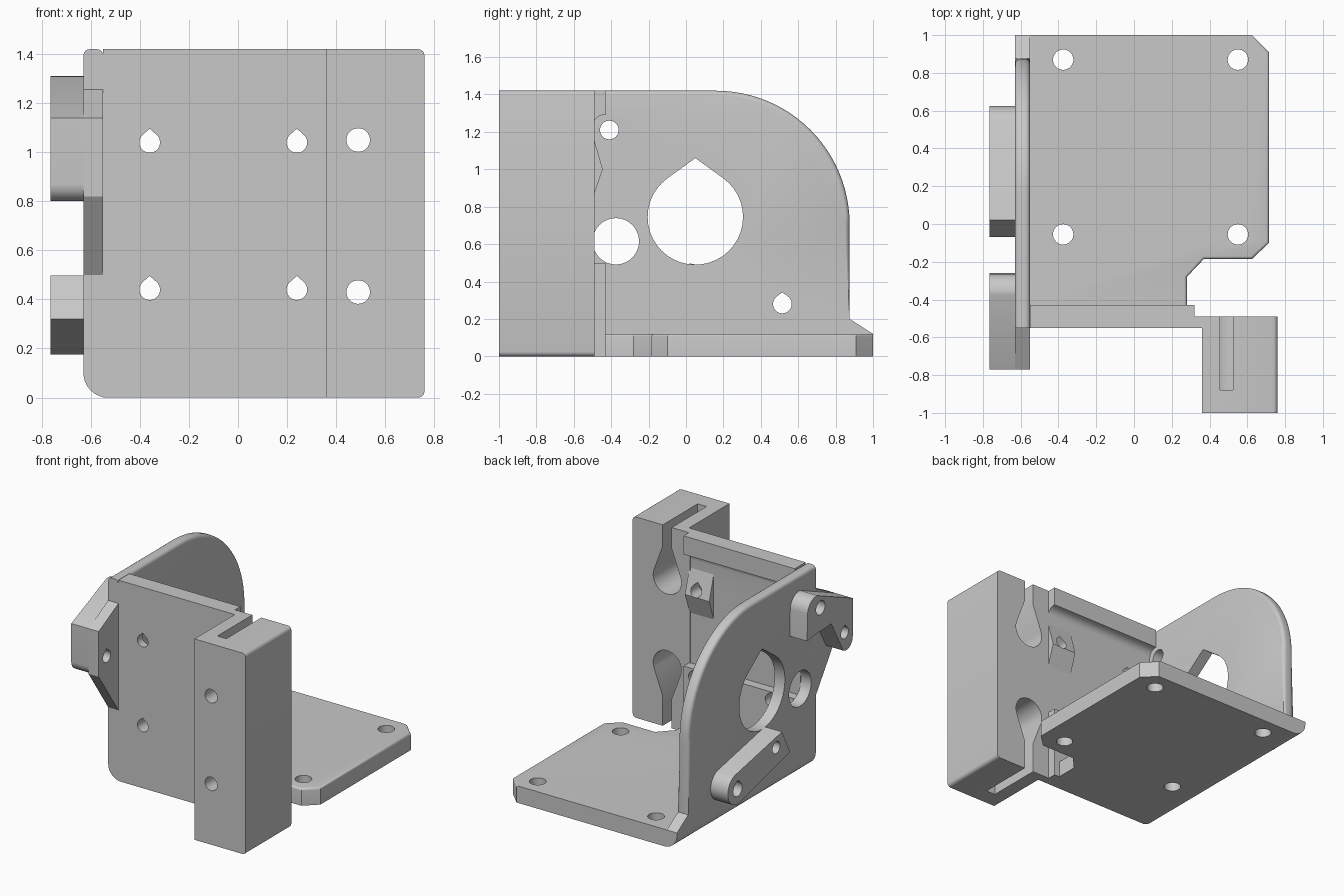
import bpy, bmesh
from math import sin, cos, radians, degrees, acos

cube = bpy.data.objects.get("Cube")
if cube:
    bpy.data.objects.remove(cube, do_unlink=True)

grey = bpy.data.materials.new("light_grey")
grey.use_nodes = True
GREY = (0.58, 0.58, 0.58, 1)
grey.diffuse_color = GREY
grey.node_tree.nodes["Principled BSDF"].inputs["Base Color"].default_value = GREY


def arc(cu, cv, r, a0, a1, n=24):
    return [(cu + r * cos(radians(a0 + (a1 - a0) * i / n)),
             cv + r * sin(radians(a0 + (a1 - a0) * i / n))) for i in range(n + 1)]


def circle(cu, cv, r):
    return arc(cu, cv, r, 0, 360, 32)[:-1]


def teardrop(cu, cv, r, tip):
    half = degrees(acos(r / tip))
    return arc(cu, cv, r, 90 + half, 450 - half, 32) + [(cu, cv + tip)]


def prism(name, pts, axis, a, b, round_if=None, r=0.025):
    """Extrude a 2D profile along an axis from a to b, rounding the chosen edges."""
    place = {"x": lambda u, v, w: (w, u, v),
             "y": lambda u, v, w: (u, w, v),
             "z": lambda u, v, w: (u, v, w)}[axis]
    bm = bmesh.new()
    low, high = [[bm.verts.new(place(u, v, w)) for u, v in pts] for w in (a, b)]
    bm.faces.new(low)
    bm.faces.new(high)
    for i in range(len(pts)):
        j = (i + 1) % len(pts)
        bm.faces.new((low[i], low[j], high[j], high[i]))
    bmesh.ops.recalc_face_normals(bm, faces=bm.faces)
    if round_if:
        edges = [e for e in bm.edges if round_if(e.verts[0].co, e.verts[1].co)]
        bmesh.ops.bevel(bm, geom=edges, offset=r, segments=4, profile=0.5, affect="EDGES")
    mesh = bpy.data.meshes.new(name)
    bm.to_mesh(mesh)
    bm.free()
    mesh.materials.append(grey)
    ob = bpy.data.objects.new(name, mesh)
    bpy.context.collection.objects.link(ob)
    return ob


def rect(u0, u1, v0, v1):
    return [(u0, v0), (u1, v0), (u1, v1), (u0, v1)]


def cut(ob, *cutters):
    bpy.context.view_layer.objects.active = ob
    for c in cutters:
        c.hide_render = True
        m = ob.modifiers.new("cut", "BOOLEAN")
        m.operation, m.solver, m.object = "DIFFERENCE", "EXACT", c
        bpy.ops.object.modifier_apply(modifier=m.name)


def hole(pts, axis, a, b):
    ob = prism("cutter", pts, axis, a, b)
    cutters.append(ob)
    return ob


cutters, parts = [], []
OUT, IN, LUG = -0.63, -0.55, -0.765     # side wall faces and lug face

# Rounded lower edge shared by wall and base
edge_cut = hole([(-0.7, -0.05), (-0.53, -0.05)] + arc(-0.53, 0.1, 0.1, 270, 180, 10)
                + [(-0.7, 0.1)], "y", -0.9, 1.2)

# Base plate with clipped corners and four screw holes
base = prism("base_plate", [(IN, -0.43), (0.28, -0.43), (0.28, -0.28), (0.37, -0.185),
             (0.625, -0.185), (0.715, -0.1), (0.715, 0.91), (0.625, 1), (IN, 1)], "z", 0, 0.12,
             lambda p, q: min(p.z, q.z) > 0.11 and min(p.x, q.x) > 0.27, 0.015)
cut(base, edge_cut, *[hole(circle(x, y, 0.054), "z", -0.1, 0.3)
                      for x in (-0.375, 0.55) for y in (-0.055, 0.87)])
parts.append(base)

# Side wall with large rounded corner and shaft opening
wall = prism("side_wall", [(-0.55, 0), (1, 0), (1, 0.12), (0.875, 0.2)]
             + arc(0.16, 0.705, 0.715, 0, 90) + [(-0.55, 1.42)], "x", OUT, IN,
             lambda p, q: abs(p.x - q.x) < 0.01 and min(p.z, q.z) > 0.19
             and p.y + q.y > -1)
upper_hole = hole(circle(-0.41, 1.21, 0.05), "x", -0.9, -0.5)
lower_hole = hole(teardrop(0.515, 0.28, 0.05, 0.062), "x", -0.9, -0.5)
cut(wall, edge_cut, upper_hole, lower_hole,
    hole(teardrop(0.05, 0.745, 0.255, 0.315), "x", -0.9, -0.5),
    hole(circle(-0.375, 0.615, 0.124), "x", -0.9, -0.5))
parts.append(wall)

# Front plate with recessed back and four teardrop holes
plate = prism("front_plate", rect(IN, 0.32, -0.55, -0.43), "z", 0, 1.42)
recess = hole([(-0.495, 0.5), (-0.3, 0.5), (-0.3, 1.29), (-0.44, 1.29)]
              + arc(-0.44, 1.235, 0.055, 90, 180, 8), "x", IN, 0.5)
plate_holes = [hole(teardrop(x, z, 0.042, 0.056), "y", -0.7, -0.3)
               for x in (-0.36, 0.24) for z in (0.44, 1.04)]
cut(plate, recess, *plate_holes)
parts.append(plate)

# Wedge boss behind the upper plate hole
boss = prism("wedge_boss", [(-0.5, 0.84), (-0.445, 1.0), (-0.5, 1.19)], "x", 0.13, 0.32)
cut(boss, plate_holes[3])
parts.append(boss)

# Web joining the plate to the clamp block
parts.append(prism("joining_web", rect(0.31, 0.37, -0.55, -0.49), "z", 0, 1.42))

# Clamp block with two bulb slots and two screw holes
block = prism("clamp_block", rect(0.36, 0.76, 0, 1.42), "y", -1, -0.49,
              lambda p, q: abs(p.y - q.y) > 0.1 and p.x > 0.75)


def bulb_slot(z, s):
    pts = arc(0, 0, 0.11, 160, 380) + [(0.035, 0.22), (0.035, 0.6),
                                       (-0.035, 0.6), (-0.035, 0.22)]
    return hole([(0.49 + u, z + s * v) for u, v in pts], "y", -0.88, -0.4)


cut(block, bulb_slot(1.05, 1), bulb_slot(0.43, -1),
    *[hole(circle(0.49, z, 0.048), "y", -1.1, -0.7) for z in (0.43, 1.05)])
parts.append(block)

# Tapered tab standing in front of the plate
far_hole = hole(teardrop(-0.68, 0.93, 0.042, 0.055), "x", -0.9, -0.5)
tab = prism("front_tab", [(-0.55, 0.5), (-0.55, 1.255), (-0.77, 1.14), (-0.77, 0.82)],
            "x", OUT, IN)
cut(tab, far_hole)
parts.append(tab)

# Upper lug on the outside of the wall
upper_lug = prism("upper_lug", [(-0.77, 1.14), (-0.77, 0.87)] + arc(-0.7, 0.87, 0.07, 190, 300, 6)
                  + [(-0.53, 1.05), (-0.33, 1.04), (-0.26, 1.03), (-0.265, 1.22)]
                  + arc(-0.36, 1.215, 0.095, 10, 100, 8), "x", LUG, OUT)
cut(upper_lug, upper_hole, far_hole)
parts.append(upper_lug)

# Lower lug, a slanted bar with a round end
lower_lug = prism("lower_lug", [(0.02, 0.497), (-0.07, 0.32)]
                  + arc(0.515, 0.285, 0.11, 255, 430, 16), "x", LUG, OUT)
cut(lower_lug, lower_hole, hole(circle(0.085, 0.41, 0.042), "x", -0.9, OUT))
parts.append(lower_lug)

for c in cutters:
    bpy.data.objects.remove(c, do_unlink=True)

bpy.ops.object.select_all(action="DESELECT")
for p in parts:
    p.select_set(True)
bpy.context.view_layer.objects.active = parts[0]
bpy.ops.object.shade_smooth_by_angle(angle=radians(30))
